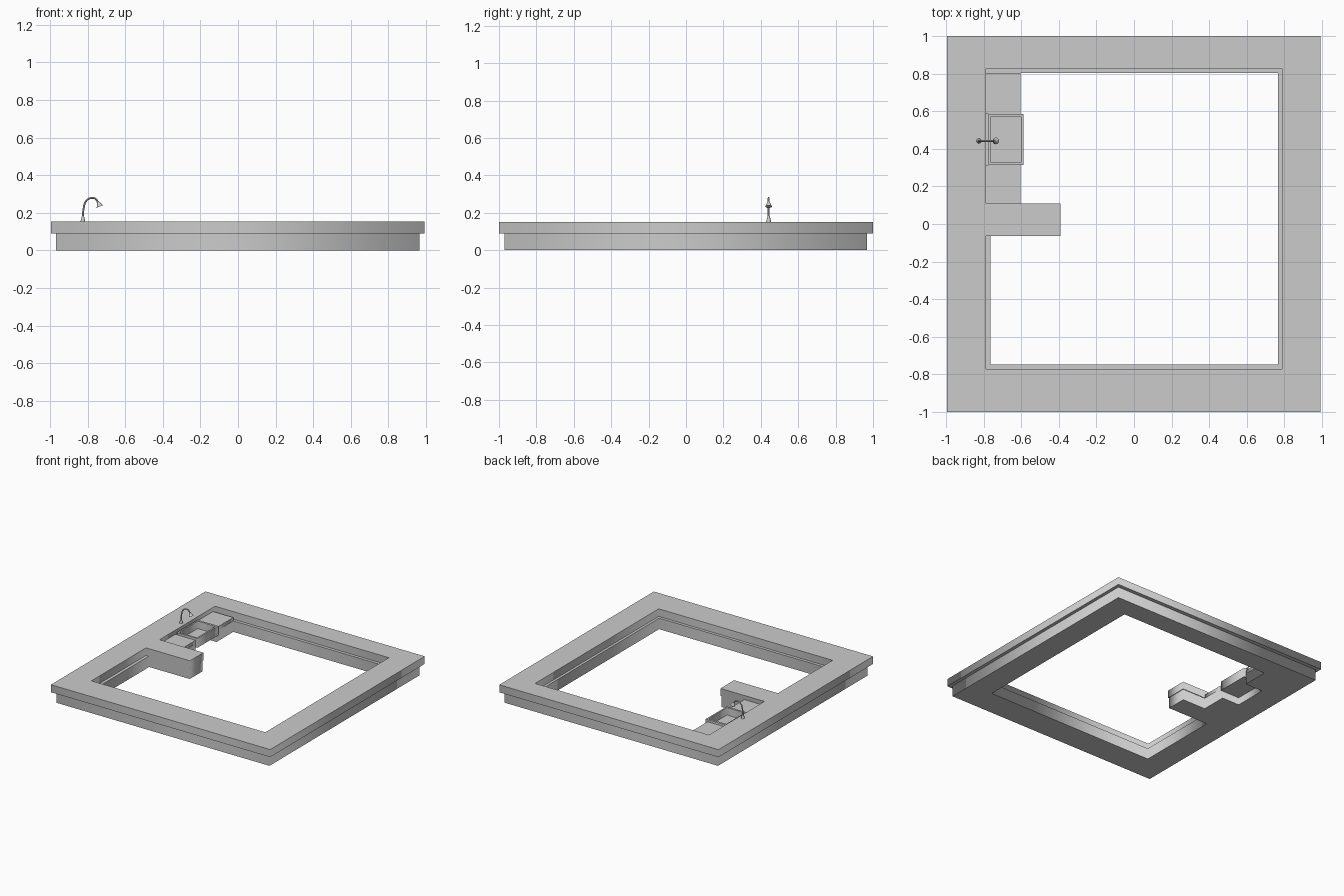
import bpy
from mathutils import Vector

cube = bpy.data.objects.get("Cube")
if cube:
    bpy.data.objects.remove(cube, do_unlink=True)

grey = bpy.data.materials.new("light grey")
grey.use_nodes = True
grey.diffuse_color = (0.6, 0.6, 0.6, 1)
grey.node_tree.nodes["Principled BSDF"].inputs["Base Color"].default_value = (0.6, 0.6, 0.6, 1)


def finish(obj, name):
    obj.name = name
    obj.data.materials.clear()
    obj.data.materials.append(grey)
    return obj


def to_mesh(obj):
    bpy.ops.object.select_all(action='DESELECT')
    bpy.context.view_layer.objects.active = obj
    obj.select_set(True)
    bpy.ops.object.convert(target='MESH')
    return bpy.context.object


def rect(x0, x1, y0, y1):
    return [(x0, y0), (x1, y0), (x1, y1), (x0, y1)]


def prism(name, loops, z0, z1):
    """Extrude a flat outline; further loops inside it become holes."""
    curve = bpy.data.curves.new(name, 'CURVE')
    curve.dimensions = '2D'
    curve.fill_mode = 'BOTH'
    curve.extrude = (z1 - z0) / 2
    for loop in loops:
        s = curve.splines.new('POLY')
        s.points.add(len(loop) - 1)
        for p, (x, y) in zip(s.points, loop):
            p.co = (x, y, 0, 1)
        s.use_cyclic_u = True
    obj = bpy.data.objects.new(name, curve)
    bpy.context.collection.objects.link(obj)
    obj.location.z = (z0 + z1) / 2
    return finish(to_mesh(obj), name)


def cone(name, bottom, top, r0, r1):
    a, b = Vector(bottom), Vector(top)
    bpy.ops.mesh.primitive_cone_add(vertices=20, radius1=r0, radius2=r1,
                                    depth=(b - a).length, location=(a + b) / 2)
    obj = bpy.context.object
    obj.rotation_euler = (b - a).to_track_quat('Z', 'Y').to_euler()
    bpy.ops.object.shade_smooth_by_angle()
    return finish(obj, name)


# Heights and shared edges
base_top, counter_top, top = 0.09, 0.118, 0.152
edge = -0.605
sink_y0, sink_y1 = 0.314, 0.586

# Cabinet base: inner outline follows the peninsula, low counter and sink gap
inner = [(-0.763, -0.748), (0.767, -0.748), (0.767, 0.803), (edge, 0.803),
         (edge, sink_y1), (-0.763, sink_y1), (-0.763, sink_y0), (edge, sink_y0),
         (edge, 0.105), (-0.395, 0.105), (-0.395, -0.06), (-0.763, -0.06)]
prism("cabinet_base", [rect(-0.968, 0.965, -0.97, 0.968), inner], 0, base_top)

# Worktop with the peninsula
opening = [(-0.788, -0.772), (0.788, -0.772), (0.788, 0.828), (-0.788, 0.828),
           (-0.788, 0.11), (-0.39, 0.11), (-0.39, -0.065), (-0.788, -0.065)]
prism("worktop", [rect(-0.995, 0.992, -1, 1), opening], base_top, top)

# Low counter on both sides of the sink
prism("low_counter_back", [rect(-0.788, edge, sink_y1, 0.803)], base_top, counter_top)
prism("low_counter_front", [rect(-0.788, edge, 0.11, sink_y0)], base_top, counter_top)

# Open sink
prism("sink_walls", [rect(-0.775, -0.589, sink_y0, sink_y1),
                     rect(-0.763, -0.602, 0.33, 0.568)], 0.06, 0.136)
prism("sink_floor", [rect(-0.763, -0.602, 0.33, 0.568)], 0.06, 0.075)

# Tap: base, bent pipe and spray head
tap_y = 0.442
cone("tap_base", (-0.825, tap_y, top), (-0.825, tap_y, 0.182), 0.013, 0.006)
path = [(-0.825, 0.175), (-0.821, 0.225), (-0.808, 0.262), (-0.778, 0.279),
        (-0.755, 0.271), (-0.744, 0.25)]
pipe = bpy.data.curves.new("tap_pipe", 'CURVE')
pipe.dimensions = '3D'
pipe.bevel_depth = 0.005
pipe.bevel_resolution = 2
pipe.use_fill_caps = True
spline = pipe.splines.new('BEZIER')
spline.bezier_points.add(len(path) - 1)
for p, (x, z) in zip(spline.bezier_points, path):
    p.co = (x, tap_y, z)
    p.handle_left_type = p.handle_right_type = 'AUTO'
spline.resolution_u = 6
pipe_obj = bpy.data.objects.new("tap_pipe", pipe)
bpy.context.collection.objects.link(pipe_obj)
finish(to_mesh(pipe_obj), "tap_pipe")
bpy.ops.object.shade_smooth_by_angle()
cone("tap_head", (-0.735, tap_y, 0.233), (-0.745, tap_y, 0.257), 0.018, 0.006)
